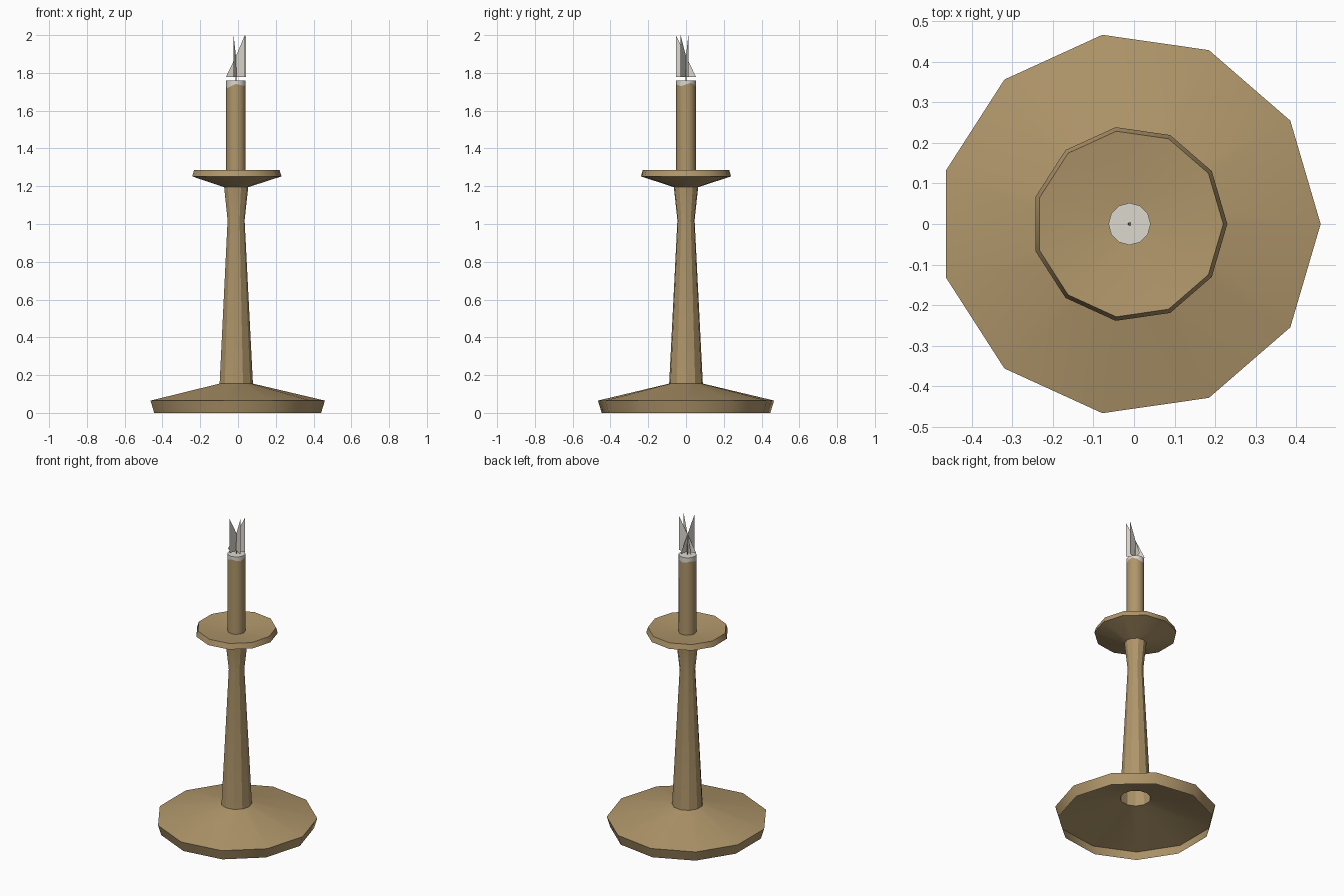
import bpy, math

if "Cube" in bpy.data.objects:
    bpy.data.objects.remove(bpy.data.objects["Cube"])

CX = -0.011   # axis of the turned parts
SIDES = 11


def material(name, rgb):
    m = bpy.data.materials.new(name)
    m.diffuse_color = (*rgb, 1)
    m.use_nodes = True
    m.node_tree.nodes["Principled BSDF"].inputs["Base Color"].default_value = m.diffuse_color
    return m


bronze = material("bronze", (0.435, 0.307, 0.146))
wax = material("pale_wax", (0.72, 0.69, 0.62))


def add_mesh(name, verts, faces, mats, smooth=True):
    me = bpy.data.meshes.new(name)
    me.from_pydata(verts, [], faces)
    for m in mats:
        me.materials.append(m)
    ob = bpy.data.objects.new(name, me)
    bpy.context.collection.objects.link(ob)
    if smooth:
        bpy.ops.object.select_all(action='DESELECT')
        ob.select_set(True)
        bpy.context.view_layer.objects.active = ob
        bpy.ops.object.shade_smooth_by_angle(angle=math.radians(32))
    return ob


def lathe(name, profile, mat, n=SIDES, cap_top=False):
    """Turn (radius, z) points, listed bottom/outside first, about the axis."""
    verts = [(CX + r * math.cos(2 * math.pi * i / n), r * math.sin(2 * math.pi * i / n), z)
             for r, z in profile for i in range(n)]
    faces = [(k * n + i, k * n + (i + 1) % n, (k + 1) * n + (i + 1) % n, (k + 1) * n + i)
             for k in range(len(profile) - 1) for i in range(n)]
    if cap_top:
        faces.append(tuple(range((len(profile) - 1) * n, len(profile) * n)))
    return add_mesh(name, verts, faces, [mat])


# Hollow foot, tapered stem and drip dish
lathe("foot", [(0.451, 0.0), (0.471, 0.065), (0.09, 0.155)], bronze)
lathe("stem", [(0.09, 0.155), (0.046, 1.02), (0.065, 1.195)], bronze)
lathe("drip_dish", [(0.065, 1.195), (0.241, 1.252), (0.231, 1.286), (0.045, 1.262)],
      bronze, cap_top=True)

# Candle with an uneven wax-coloured top
N = 12
candle = lathe("candle", [(0.052, 1.262), (0.052, 1.735), (0.052, 1.76)], bronze, N, True)
candle.data.materials.append(wax)
for i in range(N):
    a = 2 * math.pi * i / N
    candle.data.vertices[N + i].co.z = 1.733 + 0.006 * math.cos(a) + 0.008 * math.sin(3 * a)
for p in candle.data.polygons:
    if p.center.z > 1.7:
        p.material_index = 1

# Wick
lathe("wick", [(0.004, 1.76), (0.003, 1.83)], bronze, 5, True)

# Flame: three crossing upright triangular sheets
for k, deg in enumerate((13, -31, -103)):
    x, y = 0.055 * math.cos(math.radians(deg)), 0.055 * math.sin(math.radians(deg))
    add_mesh(f"flame_sheet_{k + 1}",
             [(CX - x, -y, 1.777), (CX + x, y, 1.777), (CX + x, y, 2.0)],
             [(0, 1, 2)], [wax], smooth=False)
